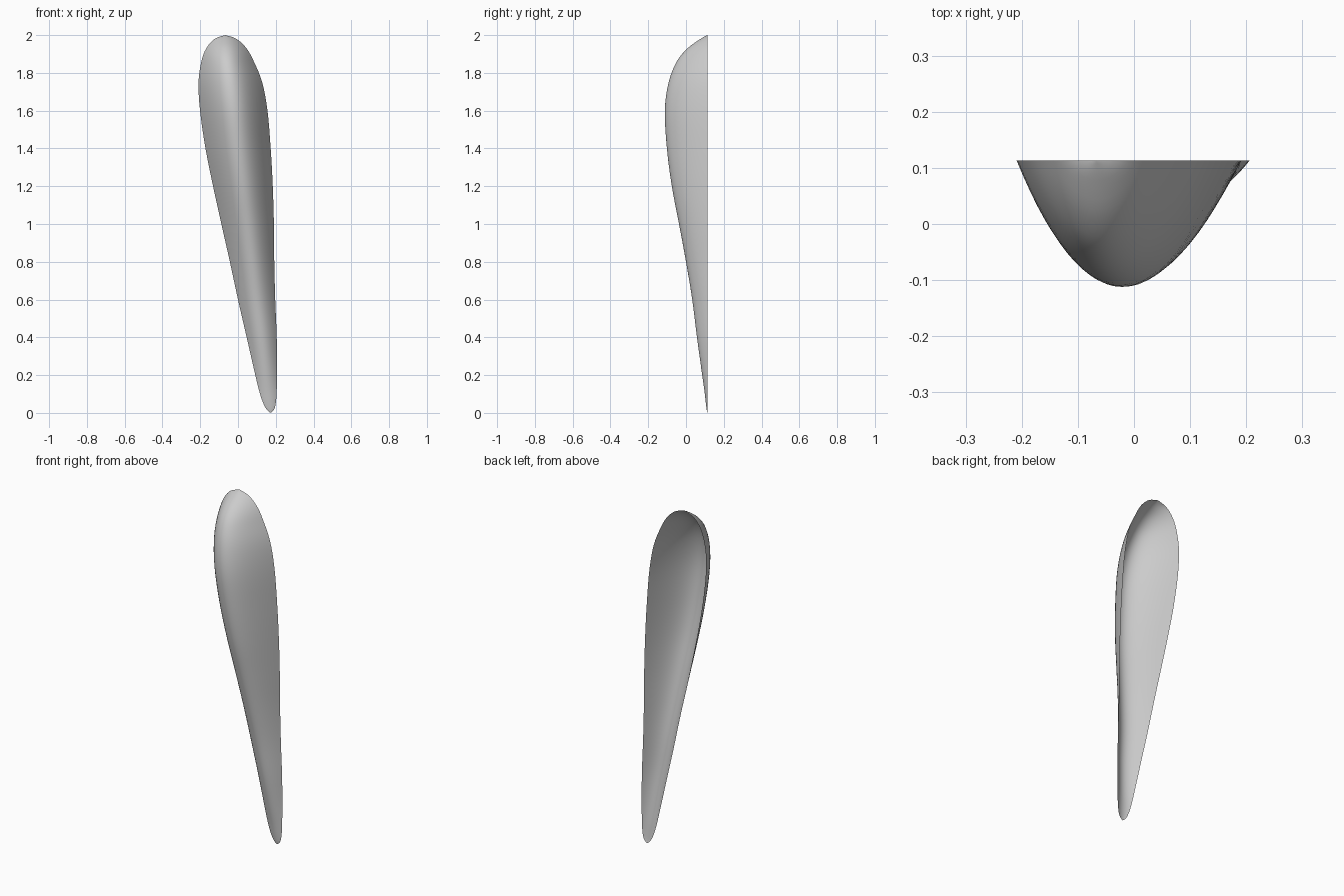
import bpy
import bmesh
from mathutils import Vector

cube = bpy.data.objects.get("Cube")
if cube:
    bpy.data.objects.remove(cube, do_unlink=True)

BACK = 0.113      # plane of the open rim
COLUMNS = 28      # faces across the shell
STEPS = 4         # rows between stations

# Stations: height, right rim, left rim, depth of the bulge
stations = [Vector(s) for s in (
    (0, .172, .172, 0), (.02, .15, .192, .004), (.06, .13, .201, .009),
    (.12, .111, .205, .016), (.22, .087, .206, .03), (.4, .046, .205, .055),
    (.6, .0, .197, .08), (.8, -.043, .192, .113), (1, -.088, .19, .15),
    (1.2, -.132, .184, .188), (1.4, -.172, .173, .214), (1.6, -.201, .156, .225),
    (1.75, -.209, .128, .205), (1.86, -.194, .084, .162), (1.93, -.168, .045, .105),
    (1.98, -.124, -.008, .036), (2, -.067, -.067, 0))]


def smooth_rows(points):
    """Catmull-Rom rows through the stations."""
    rows = []
    for i in range(len(points) - 1):
        a, b = points[max(i - 1, 0)], points[i]
        c, d = points[i + 1], points[min(i + 2, len(points) - 1)]
        for k in range(STEPS):
            t = k / STEPS
            rows.append(b + (c - a) * t / 2
                        + (a * 2 - b * 5 + c * 4 - d) * t**2 / 2
                        + (b * 3 - a - c * 3 + d) * t**3 / 2)
    return rows + [points[-1]]


# Parabolic cross-sections lofted into an open shell
bm = bmesh.new()
grid = []
for z, right, left, depth in smooth_rows(stations):
    row = []
    for j in range(COLUMNS + 1):
        t = 2 * j / COLUMNS - 1
        x = (right + left) / 2 + t * (left - right) / 2
        row.append(bm.verts.new((x, BACK - depth * (1 - t * t), z)))
    grid.append(row)
for low, high in zip(grid, grid[1:]):
    for j in range(COLUMNS):
        bm.faces.new((low[j], low[j + 1], high[j + 1], high[j]))

# Close each tip to a single point
bmesh.ops.remove_doubles(bm, verts=grid[0] + grid[-1], dist=1e-5)
for face in bm.faces:
    face.smooth = True

mesh = bpy.data.meshes.new("tapered_shell")
bm.to_mesh(mesh)
bm.free()
shell = bpy.data.objects.new("tapered_shell", mesh)
bpy.context.collection.objects.link(shell)
